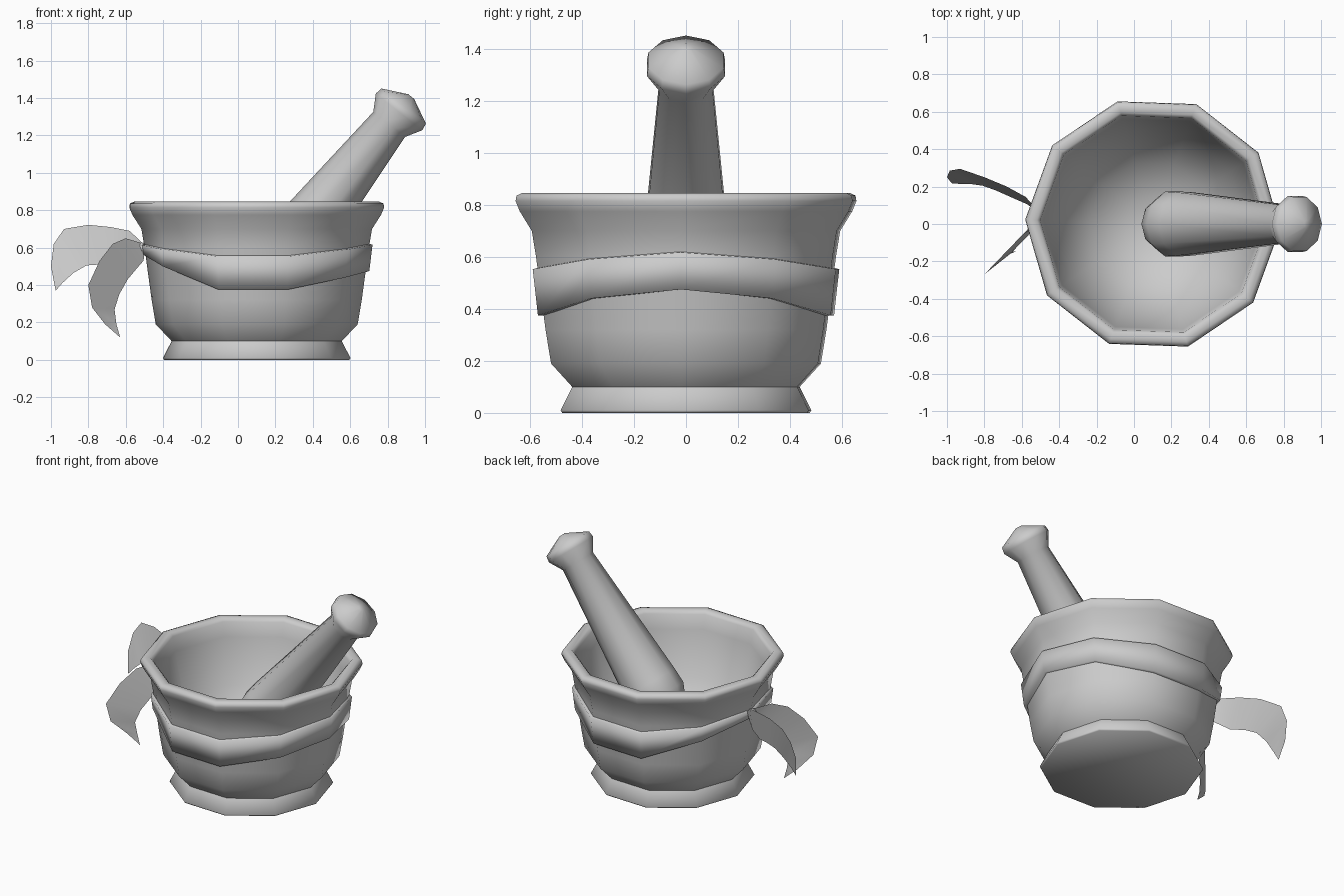
import bpy
from math import sin, cos, radians
from mathutils import Vector, Matrix

if "Cube" in bpy.data.objects:
    bpy.data.objects.remove(bpy.data.objects["Cube"])

CX, PHASE, SIDES = 0.10, -2, 10


def make_object(name, verts, faces, angle=45):
    mesh = bpy.data.meshes.new(name)
    mesh.from_pydata(verts, [], faces)
    mesh.update()
    obj = bpy.data.objects.new(name, mesh)
    bpy.context.collection.objects.link(obj)
    bpy.ops.object.select_all(action='DESELECT')
    obj.select_set(True)
    bpy.context.view_layer.objects.active = obj
    bpy.ops.object.shade_smooth_by_angle(angle=radians(angle))
    return obj


def lathe(name, profile, phase, matrix, angle):
    """Revolve (radius, height) points around local z, capping both ends."""
    verts, faces = [], []
    for r, h in profile:
        for k in range(SIDES):
            a = radians(phase + 360 / SIDES * k)
            verts.append(matrix @ Vector((r * cos(a), r * sin(a), h)))
    for i in range(len(profile) - 1):
        for k in range(SIDES):
            n = (k + 1) % SIDES
            faces.append((i * SIDES + k, i * SIDES + n,
                          (i + 1) * SIDES + n, (i + 1) * SIDES + k))
    faces.append(tuple(reversed(range(SIDES))))
    last = (len(profile) - 1) * SIDES
    faces.append(tuple(range(last, last + SIDES)))
    return make_object(name, verts, faces, angle)


# Mortar bowl: foot, bulging wall, flared rim, hollow inside
lathe("mortar_bowl", [
    (0.495, 0.0), (0.502, 0.01), (0.455, 0.10), (0.54, 0.19), (0.562, 0.32),
    (0.60, 0.60), (0.617, 0.70), (0.665, 0.775), (0.682, 0.815), (0.678, 0.836),
    (0.655, 0.846), (0.62, 0.846), (0.602, 0.825), (0.585, 0.73), (0.505, 0.44),
    (0.34, 0.225), (0.15, 0.145), (0.03, 0.13)],
    PHASE, Matrix.Translation((CX, 0, 0)), 62)

# Pestle: tapered shaft with a rounded tip and a faceted knob, leaning right
axis = Vector((0.62, 0, 0.785)).normalized()
side = Vector((0, 1, 0))
up = side.cross(axis)
lean = Matrix((up, side, axis)).transposed().to_4x4()
lean.translation = (0.805, 0, 1.255)
lathe("pestle", [
    (0.07, -1.11), (0.138, -1.06), (0.182, -0.96), (0.178, -0.86), (0.108, 0.005),
    (0.158, 0.09), (0.152, 0.13), (0.02, 0.195)],
    0, lean, 70)

# Ribbon band: sags at the front and back, pinched at the knot on the left
half = [(0.475, 0.617), (0.44, 0.59), (0.375, 0.553),
        (0.375, 0.553), (0.50, 0.592), (0.565, 0.615)]
verts, faces = [], []
for k in range(SIDES):
    low, high = half[min(k, SIDES - k)]
    a = radians(PHASE + 36 * k)
    for r, z in ((0.56, low), (0.555 + 0.1 * low, low),
                 (0.558 + 0.1 * high, high), (0.59, high + 0.005)):
        verts.append((CX + r * cos(a), r * sin(a), z))
for k in range(SIDES):
    n = (k + 1) % SIDES
    for j in range(3):
        faces.append((k * 4 + j, n * 4 + j, n * 4 + j + 1, k * 4 + j + 1))
make_object("ribbon_band", verts, faces, 89)

# Knot
bpy.ops.mesh.primitive_uv_sphere_add(segments=8, ring_count=5, radius=0.03,
                                     location=(-0.515, 0.03, 0.595))
knot = bpy.context.object
knot.name = "ribbon_knot"
knot.scale = (0.8, 1.2, 1.1)
bpy.ops.object.shade_smooth_by_angle(angle=radians(45))


# Ribbon tails: thin curled strips running from the knot to a point
def tail(name, outer, inner, tip):
    n = len(outer)
    faces = [(i, i + 1, n + i + 1, n + i) for i in range(n - 1)]
    faces.append((n - 1, 2 * n, 2 * n - 1))
    make_object(name, outer + inner + [tip], faces)


tail("back_ribbon_tail",
     [(-0.50, 0.06, 0.615), (-0.58, 0.145, 0.69), (-0.68, 0.20, 0.71),
      (-0.80, 0.25, 0.722), (-0.93, 0.295, 0.70), (-0.985, 0.285, 0.62),
      (-1.0, 0.25, 0.50)],
     [(-0.50, 0.05, 0.58), (-0.57, 0.105, 0.53), (-0.65, 0.14, 0.50),
      (-0.74, 0.18, 0.51), (-0.81, 0.205, 0.505), (-0.88, 0.215, 0.465),
      (-0.94, 0.215, 0.41)],
     (-0.975, 0.218, 0.37))


def slant(points, shift):
    return [(x, -0.035 + 1.04 * (x + 0.57) + shift, z) for x, z in points]


tail("front_ribbon_tail",
     slant([(-0.50, 0.62), (-0.60, 0.65), (-0.67, 0.62), (-0.74, 0.53),
            (-0.80, 0.40), (-0.78, 0.28), (-0.71, 0.19)], 0.005),
     slant([(-0.50, 0.575), (-0.505, 0.53), (-0.54, 0.49), (-0.59, 0.43),
            (-0.635, 0.35), (-0.66, 0.27), (-0.65, 0.19)], -0.03),
     slant([(-0.63, 0.12)], -0.05)[0])
